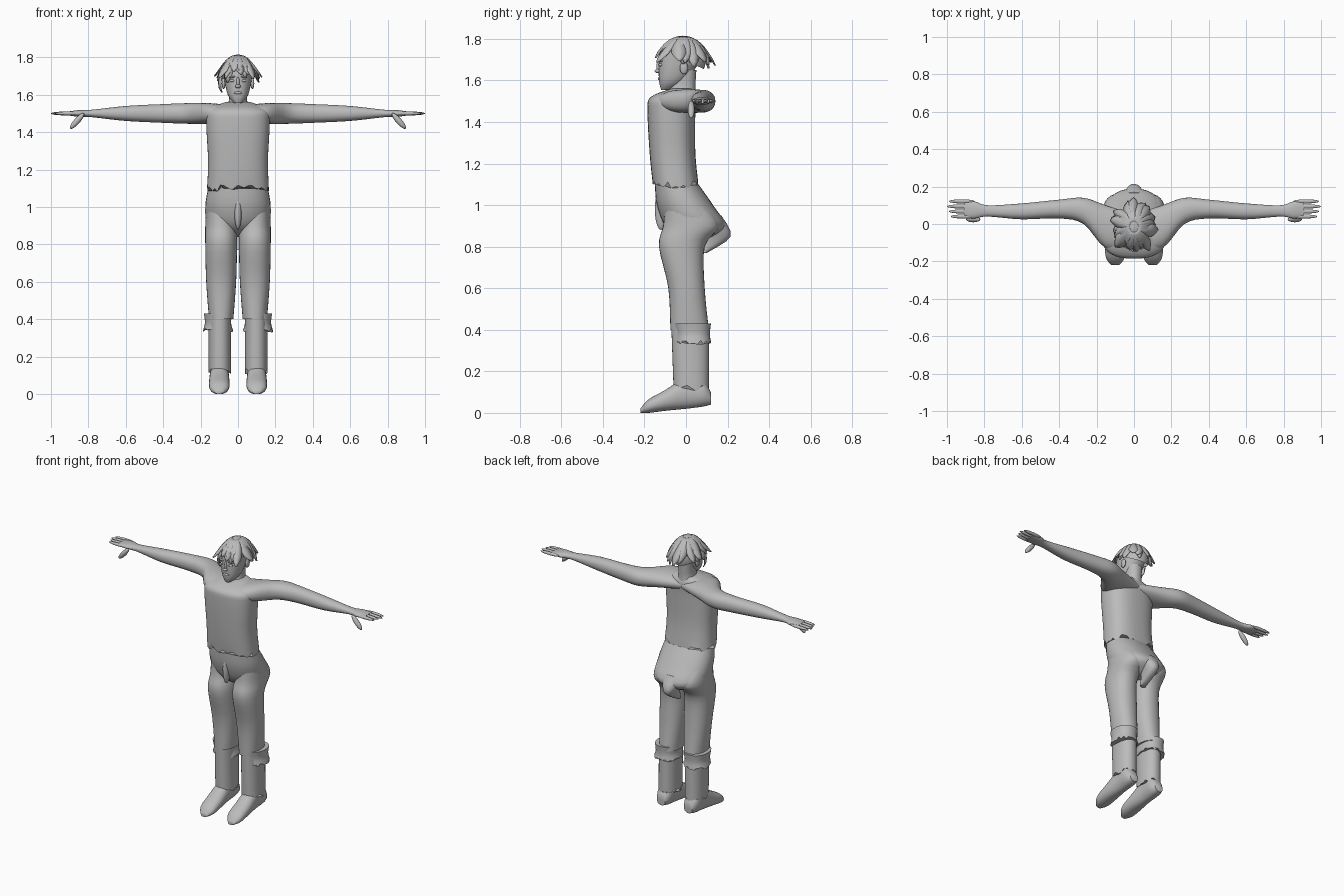
import bpy, bmesh, random
from math import sin, cos, pi, radians, copysign
from mathutils import Vector, Matrix

random.seed(4)
if "Cube" in bpy.data.objects:
    bpy.data.objects.remove(bpy.data.objects["Cube"])

grey = bpy.data.materials.new("plain grey")
grey.use_nodes = True
grey.diffuse_color = (.5, .5, .5, 1)
grey.node_tree.nodes["Principled BSDF"].inputs["Base Color"].default_value = grey.diffuse_color


def finish(name, bm):
    """Turn a bmesh into a smooth-shaded object."""
    bmesh.ops.recalc_face_normals(bm, faces=bm.faces)
    mesh = bpy.data.meshes.new(name)
    bm.to_mesh(mesh)
    bm.free()
    mesh.materials.append(grey)
    part = bpy.data.objects.new(name, mesh)
    bpy.context.collection.objects.link(part)
    bpy.ops.object.select_all(action='DESELECT')
    part.select_set(True)
    bpy.context.view_layer.objects.active = part
    bpy.ops.object.shade_smooth_by_angle(angle=radians(50))
    return part


def smooth_sections(sections, steps=4):
    """Blend a few cross-sections into a flowing series."""
    points = [Vector(section) for section in sections]
    points = [points[0]] + points + [points[-1]]
    result = []
    for before, start, end, after in zip(points, points[1:], points[2:], points[3:]):
        for step in range(steps):
            t = step / steps
            first = before.lerp(start, t + 1)
            middle = start.lerp(end, t)
            last = end.lerp(after, t - 1)
            result.append(first.lerp(middle, (t + 1) / 2).lerp(middle.lerp(last, t / 2), t))
    return result + [points[-1]]


def loft(name, axes, centre, sections, side=1, power=2.2, ragged=0, sides=32):
    """Axes name the length, span and width directions.
    A section is: position along the length, span start, span end, half width."""
    along, span, across = ("xyz".index(letter) for letter in axes)
    bm = bmesh.new()
    rings = []
    for position, low, high, half in smooth_sections(sections):
        ring = []
        for i in range(sides):
            c, s = cos(2 * pi * i / sides), sin(2 * pi * i / sides)
            point = Vector()
            point[along] = position
            if not rings:
                point[along] += ragged * random.uniform(-1, 1)
            point[across] = centre + half * copysign(abs(c) ** (2 / power), c)
            point[span] = (low + high) / 2 + (high - low) / 2 * copysign(abs(s) ** (2 / power), s)
            point.x *= side
            ring.append(bm.verts.new(point))
        rings.append(ring)
    for lower, upper in zip(rings, rings[1:]):
        for i in range(sides):
            bm.faces.new((lower[i], lower[i - 1], upper[i - 1], upper[i]))
    bm.faces.new(rings[0])
    bm.faces.new(rings[-1])
    return finish(name, bm)


def ball(name, centre, size, tilt=0):
    """Ellipsoid, tilted in the front plane."""
    bm = bmesh.new()
    placing = Matrix.Translation(centre) @ Matrix.Rotation(tilt, 4, 'Y') @ Matrix.Diagonal((*size, 1))
    bmesh.ops.create_uvsphere(bm, u_segments=16, v_segments=12, radius=1, matrix=placing)
    return finish(name, bm)


# Shirt with a ragged hem
loft("shirt", "zyx", 0, [
    (1.1, -.16, .06, .165), (1.25, -.175, .045, .16), (1.45, -.185, .045, .17),
    (1.52, -.17, .05, .16), (1.56, -.07, .03, .07)], power=2.5, ragged=.02, sides=48)

# Trousers: hips, pointed seat fold and fly
loft("trouser_hips", "zyx", 0, [
    (1.1, -.15, .06, .16), (1, -.14, .13, .175), (.9, -.1, .19, .16), (.84, -.02, .12, .06)])
loft("seat_fold", "zyx", 0, [
    (.95, .04, .17, .08), (.85, .08, .215, .04), (.77, .07, .1, .02)])
ball("trouser_fly", (0, -.12, .98), (.02, .03, .1))

for side, label in ((1, "left"), (-1, "right")):
    # Trouser leg, lower leg, rolled cuff and shoe
    loft(label + "_trouser_leg", "zyx", .09, [
        (.4, -.075, .11, .065), (.6, -.085, .09, .08), (.8, -.13, .09, .085),
        (.9, -.11, .16, .085), (1, -.1, .1, .08)], side)
    loft(label + "_lower_leg", "zyx", .097, [
        (.12, -.06, .11, .06), (.4, -.07, .11, .06)], side, ragged=.015)
    loft(label + "_cuff", "zyx", .107, [
        (.34, -.05, .12, .08), (.38, -.05, .115, .07), (.43, -.06, .12, .075)], side, ragged=.01)
    loft(label + "_shoe", "yzx", .1, [
        (-.22, 0, .02, .02), (-.18, 0, .065, .05), (-.1, .01, .11, .055),
        (0, .02, .17, .05), (.08, .03, .16, .05), (.12, .04, .1, .03)], side)

    # Arm from the shoulder blade to the palm
    loft(label + "_arm", "xyz", 1.5, [
        (0, -.14, .05, .04), (.15, -.13, .1, .055), (.27, 0, .14, .055), (.4, .03, .13, .05),
        (.6, .025, .11, .04), (.78, .04, .1, .02), (.85, .03, .12, .018), (.91, .035, .12, .01)], side)
    for i, finger in enumerate(("index", "middle", "ring", "little")):
        tip = 1 - abs(i - 2) * .01
        ball(f"{label}_{finger}_finger", (side * (tip - .07), .04 + i * .027, 1.5), (.07, .011, .01))
    ball(label + "_thumb", (side * .86, .025, 1.46), (.055, .016, .016), side * .85)

    # Side features of the face
    ball(label + "_ear", (side * .077, -.01, 1.66), (.01, .02, .03))
    ball(label + "_eye", (side * .03, -.12, 1.675), (.014, .012, .008))
    ball(label + "_brow", (side * .03, -.12, 1.695), (.02, .013, .006), side * .15)

# Neck and head
loft("neck", "zyx", 0, [
    (1.5, -.1, .05, .08), (1.56, -.08, .045, .05), (1.65, -.06, .05, .05)])
loft("head", "zyx", 0, [
    (1.555, -.12, -.07, .02), (1.6, -.13, 0, .055), (1.7, -.13, .07, .075),
    (1.77, -.11, .07, .07), (1.81, -.03, 0, .015)])
ball("nose_bridge", (0, -.13, 1.665), (.009, .013, .03))
ball("nose_tip", (0, -.135, 1.645), (.015, .016, .01))
ball("lips", (0, -.126, 1.61), (.022, .01, .008))

# Hair cap, cut along a slanted hairline
skull = Matrix.Translation((0, -.015, 1.7)) @ Matrix.Diagonal((.09, .11, .115, 1))
bm = bmesh.new()
bmesh.ops.create_uvsphere(bm, u_segments=32, v_segments=20, radius=1, matrix=skull)
bmesh.ops.bisect_plane(bm, geom=bm.verts[:] + bm.edges[:] + bm.faces[:],
                       plane_co=skull.translation, plane_no=(0, .45, 1), clear_inner=True)
finish("hair_cap", bm)


def hair_lock(name, heading, reach, flick, width, rows=8):
    """Pointed ribbon running over the skull and kicking out at its tip.
    Heading is zero at the face and positive towards the left."""
    bm = bmesh.new()
    twist = random.uniform(-.3, .3)
    strip = []
    for i in range(rows + 1):
        t = i / rows
        polar = radians(15 + (reach - 15) * t)
        half = width * (.6 + t) * min(1, (1.05 - t) * 3)
        row = []
        for edge in (-1, 0, 1):
            turn = radians(heading) + twist * t + edge * half / max(.3, sin(polar))
            lift = 1.08 - abs(edge) * .05 + flick * t ** 3
            outward = sin(polar) * lift
            row.append(bm.verts.new(skull @ Vector((outward * sin(turn), -outward * cos(turn), cos(polar)))))
        strip.append(row)
    for upper, lower in zip(strip, strip[1:]):
        for k in range(2):
            bm.faces.new((upper[k], upper[k + 1], lower[k + 1], lower[k]))
    lock = finish(name, bm)
    lock.modifiers.new("thickness", 'SOLIDIFY').thickness = .003


# Loose locks: short parted fringe in front, longer and wilder at the sides and back
for i in range(26):
    heading = i * 360 / 26 - 180
    if abs(heading) < 50:
        reach, flick = random.uniform(72, 108), random.uniform(.1, .2)
    else:
        reach, flick = random.uniform(88, 112), random.uniform(.1, .45)
    hair_lock(f"hair_lock_{i + 1}", heading, reach, flick, random.uniform(.17, .25))
hair_lock("long_side_lock", -65, 140, .6, .15)
